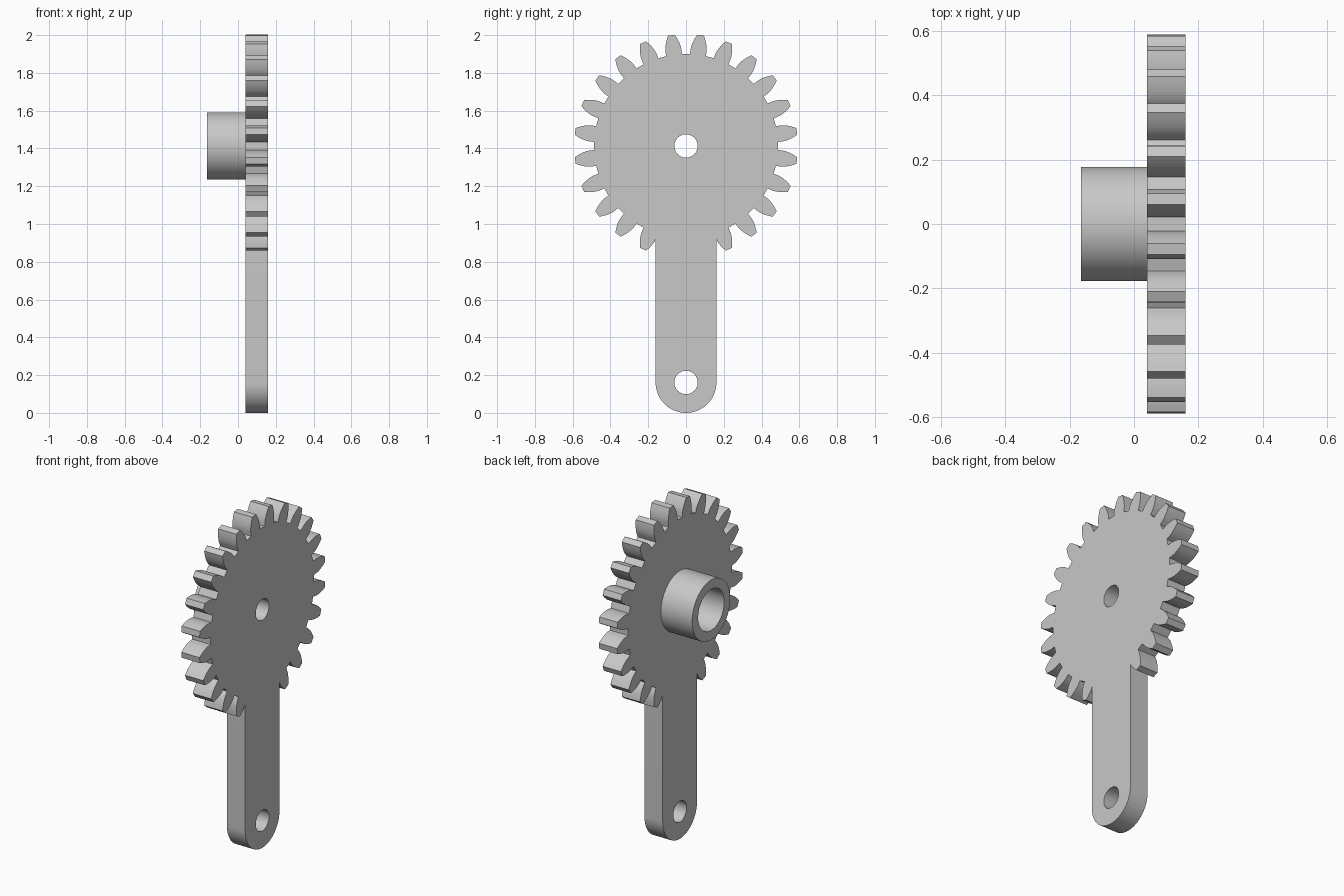
import bpy, bmesh
from math import sin, cos, pi, radians, acos, tan, sqrt

cube = bpy.data.objects.get("Cube")
if cube:
    bpy.data.objects.remove(cube, do_unlink=True)

TEETH = 24
HUB_Z = 1.413                     # height of the gear axis
TIP_R, ROOT_R, BASE_R = 0.592, 0.487, 0.513
ARM_R = 0.161                     # half width of the arm
HOLE_R = 0.062
PLATE_X0, PLATE_X1 = 0.04, 0.16
BOSS_X0, BOSS_R, BORE_R = -0.165, 0.178, 0.122

steel = bpy.data.materials.new("light grey")
steel.use_nodes = True
grey = (0.58, 0.58, 0.58, 1)
steel.diffuse_color = grey
steel.node_tree.nodes["Principled BSDF"].inputs["Base Color"].default_value = grey


def circle(z, r, n=48):
    return [(r * sin(2 * pi * i / n), z + r * cos(2 * pi * i / n)) for i in range(n)]


def half_angle(r):
    """Half the angular width of an involute tooth at radius r."""
    a = acos(min(1, BASE_R / r))
    return radians(4.75) - (tan(a) - a)


def gear_outline():
    """Tooth outline, clockwise from the top, as (y, z) points."""
    steps = 6
    radii = [BASE_R + (TIP_R - BASE_R) * (i / steps) ** 1.3 for i in range(steps + 1)]
    flank = [(ROOT_R, radians(5))] + [(r, half_angle(r)) for r in radii]
    pts = []
    for t in range(TEETH):
        mid = 2 * pi * (t + 0.5) / TEETH
        tooth = [(r, mid - a) for r, a in flank] + [(r, mid + a) for r, a in reversed(flank)]
        pts += [(r * sin(a), HUB_Z + r * cos(a)) for r, a in tooth]
    return pts


def arm_gear_outline():
    """Gear outline whose lowest teeth are replaced by the rounded arm."""
    kept = [p for p in gear_outline() if p[1] > HUB_Z or abs(p[0]) > ARM_R + 0.002]
    right = [p for p in kept if p[0] > 0]
    left = [p for p in kept if p[0] <= 0]
    join_z = HUB_Z - sqrt(BASE_R ** 2 - ARM_R ** 2)
    n = 32
    arc = [(ARM_R * cos(pi * i / n), ARM_R - ARM_R * sin(pi * i / n)) for i in range(n + 1)]
    return right + [(ARM_R, join_z)] + arc + [(-ARM_R, join_z)] + left


def extruded(name, loops, x0, x1):
    """Fill nested (y, z) loops and extrude them along x."""
    bm = bmesh.new()
    edges = []
    for loop in loops:
        vs = [bm.verts.new((x0, y, z)) for y, z in loop]
        edges += [bm.edges.new((vs[i - 1], vs[i])) for i in range(len(vs))]
    bmesh.ops.triangle_fill(bm, edges=edges, use_beauty=True)
    res = bmesh.ops.extrude_face_region(bm, geom=bm.faces[:], use_keep_orig=True)
    top = [g for g in res["geom"] if isinstance(g, bmesh.types.BMVert)]
    bmesh.ops.translate(bm, verts=top, vec=(x1 - x0, 0, 0))
    bmesh.ops.recalc_face_normals(bm, faces=bm.faces[:])
    mesh = bpy.data.meshes.new(name)
    bm.to_mesh(mesh)
    bm.free()
    mesh.materials.append(steel)
    obj = bpy.data.objects.new(name, mesh)
    bpy.context.collection.objects.link(obj)
    bpy.ops.object.select_all(action='DESELECT')
    obj.select_set(True)
    bpy.context.view_layer.objects.active = obj
    bpy.ops.object.shade_smooth_by_angle(angle=radians(25))
    return obj


# Gear and lever arm in one plate, with the axle hole and the arm hole
extruded("gear_lever_plate",
         [arm_gear_outline(), circle(HUB_Z, HOLE_R), circle(ARM_R, HOLE_R)],
         PLATE_X0, PLATE_X1)

# Hollow boss on the side of the gear
extruded("hub_boss", [circle(HUB_Z, BOSS_R, 64), circle(HUB_Z, BORE_R, 64)],
         BOSS_X0, PLATE_X0)
